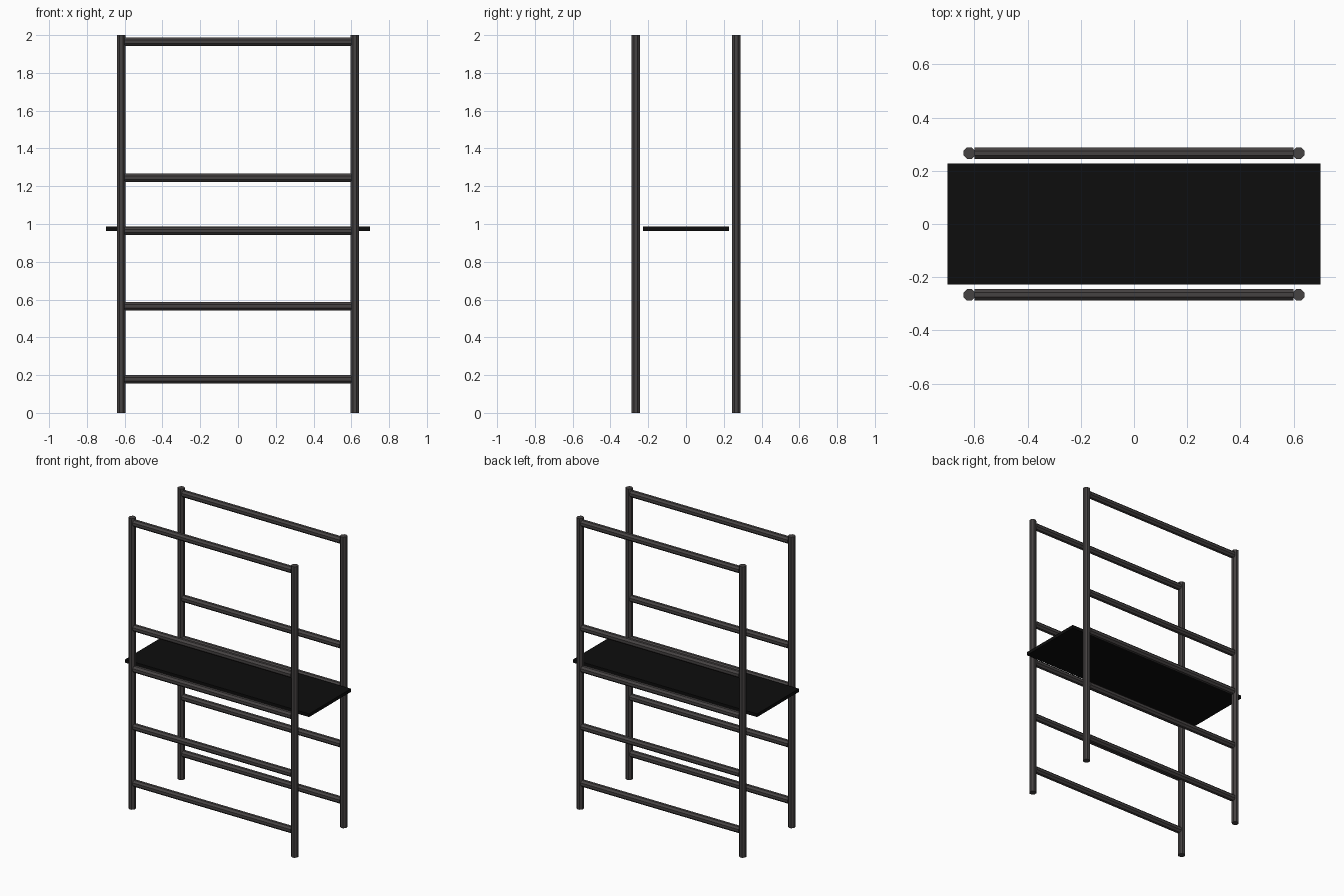
import bpy
from math import pi

cube = bpy.data.objects.get("Cube")
if cube:
    bpy.data.objects.remove(cube, do_unlink=True)


def make_material(name, rgb):
    mat = bpy.data.materials.new(name)
    mat.use_nodes = True
    mat.diffuse_color = (*rgb, 1)
    mat.node_tree.nodes["Principled BSDF"].inputs["Base Color"].default_value = (*rgb, 1)
    return mat


tube_grey = make_material("dark_grey_metal", (0.06, 0.054, 0.054))
shelf_black = make_material("black_board", (0.004, 0.004, 0.004))

POST_X, POST_Y, HEIGHT = 0.618, 0.266, 2.0
RADIUS = 0.0235
RAIL_HEIGHTS = (0.178, 0.565, 0.963, 1.245, 1.965)


def tube(name, location, length, along_x=False):
    """Eight-sided tube with flats facing the main axes."""
    bpy.ops.mesh.primitive_cylinder_add(vertices=8, radius=RADIUS, depth=length)
    obj = bpy.context.object
    obj.name = name
    # Turn the octagon so that flats, not corners, face outwards
    obj.rotation_euler = (0, 0, pi / 8)
    bpy.ops.object.transform_apply(location=False, rotation=True, scale=False)
    if along_x:
        obj.rotation_euler = (0, pi / 2, 0)
    obj.location = location
    obj.data.materials.append(tube_grey)
    return obj


# Two ladder frames, front and back
for side, y in (("front", -POST_Y), ("back", POST_Y)):
    for hand, x in (("left", POST_X), ("right", -POST_X)):
        tube(f"{side}_{hand}_post", (x, y, HEIGHT / 2), HEIGHT)
    for i, z in enumerate(RAIL_HEIGHTS, 1):
        tube(f"{side}_rail_{i}", (0, y, z), 2 * (POST_X - 0.018), along_x=True)

# Board lying between the frames
bpy.ops.mesh.primitive_cube_add(size=1, location=(0, 0, 0.975))
shelf = bpy.context.object
shelf.name = "shelf_board"
shelf.scale = (1.4, 0.454, 0.022)
bpy.ops.object.transform_apply(location=False, rotation=False, scale=True)
shelf.data.materials.append(shelf_black)
